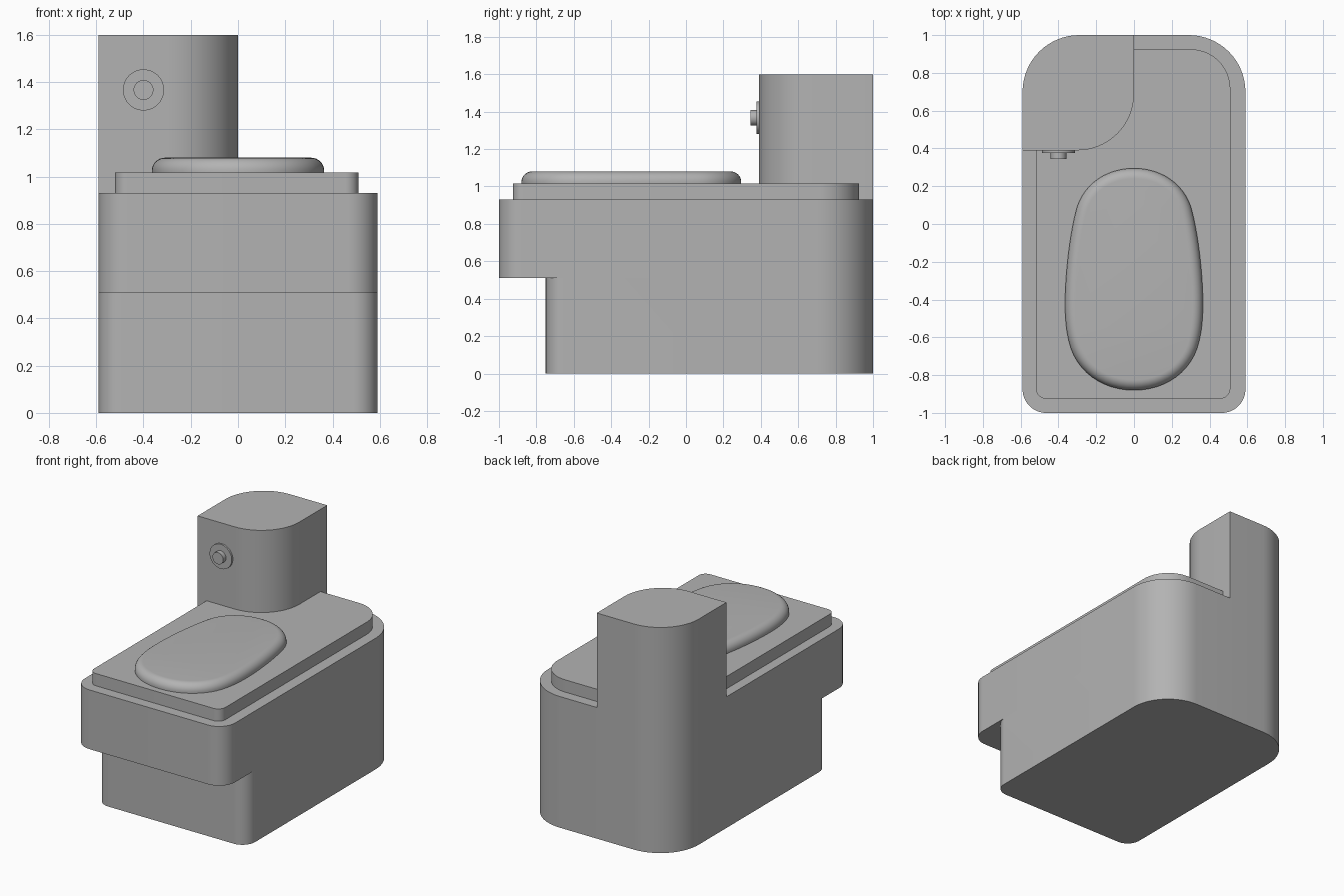
import bpy, bmesh, math
from mathutils import Vector, geometry

if "Cube" in bpy.data.objects:
    bpy.data.objects.remove(bpy.data.objects["Cube"])

grey = bpy.data.materials.new("plain grey")
grey.diffuse_color = (0.45, 0.45, 0.45, 1)
grey.use_nodes = True
grey.node_tree.nodes["Principled BSDF"].inputs["Base Color"].default_value = grey.diffuse_color


def finish(name, bm):
    """Turn a bmesh into a smooth-shaded object with sharp edges kept."""
    bmesh.ops.remove_doubles(bm, verts=bm.verts, dist=1e-5)
    bmesh.ops.recalc_face_normals(bm, faces=bm.faces)
    mesh = bpy.data.meshes.new(name)
    bm.to_mesh(mesh)
    bm.free()
    mesh.materials.append(grey)
    ob = bpy.data.objects.new(name, mesh)
    bpy.context.collection.objects.link(ob)
    bpy.ops.object.select_all(action='DESELECT')
    ob.select_set(True)
    bpy.context.view_layer.objects.active = ob
    bpy.ops.object.shade_smooth_by_angle(angle=math.radians(30))
    return ob


def rounded(x0, x1, y0, y1, radii, seg=16):
    """Counter-clockwise outline; radii: front left, front right, back right, back left."""
    pts = []
    corners = [(x0, y0, 1, 1), (x1, y0, -1, 1), (x1, y1, -1, -1), (x0, y1, 1, -1)]
    for i, ((x, y, sx, sy), r) in enumerate(zip(corners, radii)):
        if r == 0:
            pts.append((x, y))
            continue
        for k in range(seg + 1):
            a = math.pi + math.pi / 2 * (i + k / seg)
            pts.append((x + sx * r + r * math.cos(a), y + sy * r + r * math.sin(a)))
    return pts


def loft(name, rings):
    """Skin a stack of (outline, height) rings and cap both ends."""
    bm = bmesh.new()
    loops = [[bm.verts.new((x, y, z)) for x, y in pts] for pts, z in rings]
    for a, b in zip(loops, loops[1:]):
        for i in range(len(a)):
            j = (i + 1) % len(a)
            # skip spots where both rings share the same edge
            if (a[i].co - b[i].co).length < 1e-6 and (a[j].co - b[j].co).length < 1e-6:
                continue
            bm.faces.new((a[i], a[j], b[j], b[i]))
    bm.faces.new(loops[0][::-1])
    bm.faces.new(loops[-1])
    return finish(name, bm)


# body: recessed foot below an overhanging front
foot = rounded(-0.59, 0.59, -0.75, 1.0, (0.1, 0.1, 0.3, 0.3))
upper = rounded(-0.59, 0.59, -1.0, 1.0, (0.125, 0.125, 0.3, 0.3))
loft("body", [(foot, 0), (foot, 0.51), (upper, 0.51), (upper, 0.93)])

# seat slab
slab = rounded(-0.52, 0.51, -0.925, 0.925, (0.055, 0.055, 0.21, 0.21))
loft("seat_slab", [(slab, 0.93), (slab, 1.017)])

# corner tank
tank = rounded(-0.59, 0.0, 0.39, 1.0, (0, 0.3, 0, 0.3))
loft("tank", [(tank, 0.93), (tank, 1.6)])

# egg-shaped lid: half outline from curves, mirrored, with a rounded rim
half = []
for p in [((0, 0.295), (0.15, 0.295), (0.26, 0.21), (0.30, 0.095)),
          ((0.30, 0.095), (0.335, -0.02), (0.365, -0.25), (0.365, -0.42)),
          ((0.365, -0.42), (0.365, -0.49), (0.36, -0.56), (0.345, -0.62)),
          ((0.345, -0.62), (0.31, -0.78), (0.17, -0.88), (0, -0.88))]:
    half += geometry.interpolate_bezier(*[Vector(c) for c in p], 13)[:-1]
half.append(Vector((0, -0.88)))
egg = [Vector((v[0], v[1])) for v in half]
egg = (egg + [Vector((-v.x, v.y)) for v in egg[-2:0:-1]])[::-1]


def inset(pts, d):
    out = []
    for i, p in enumerate(pts):
        t = (pts(i) if callable(pts) else pts[(i + 1) % len(pts)] - pts[i - 1]).normalized()
        out.append((p.x - t.y * d, p.y + t.x * d))
    return out


rim = [(0.0, 1.017)]
for k in range(9):
    a = math.pi / 2 * k / 8
    rim.append((0.055 * (1 - math.cos(a)), 1.025 + 0.055 * math.sin(a)))
loft("lid", [(inset(egg, d), z) for d, z in rim])


# flush button on the tank front
def disc(name, radius, y0, y1):
    bm = bmesh.new()
    bmesh.ops.create_cone(bm, cap_ends=True, segments=40, radius1=radius,
                          radius2=radius, depth=y1 - y0)
    for v in bm.verts:
        x, y, z = v.co
        v.co = (x - 0.40, z + (y0 + y1) / 2, y + 1.367)
    return finish(name, bm)


disc("button_plate", 0.087, 0.377, 0.392)
disc("button", 0.042, 0.345, 0.38)
